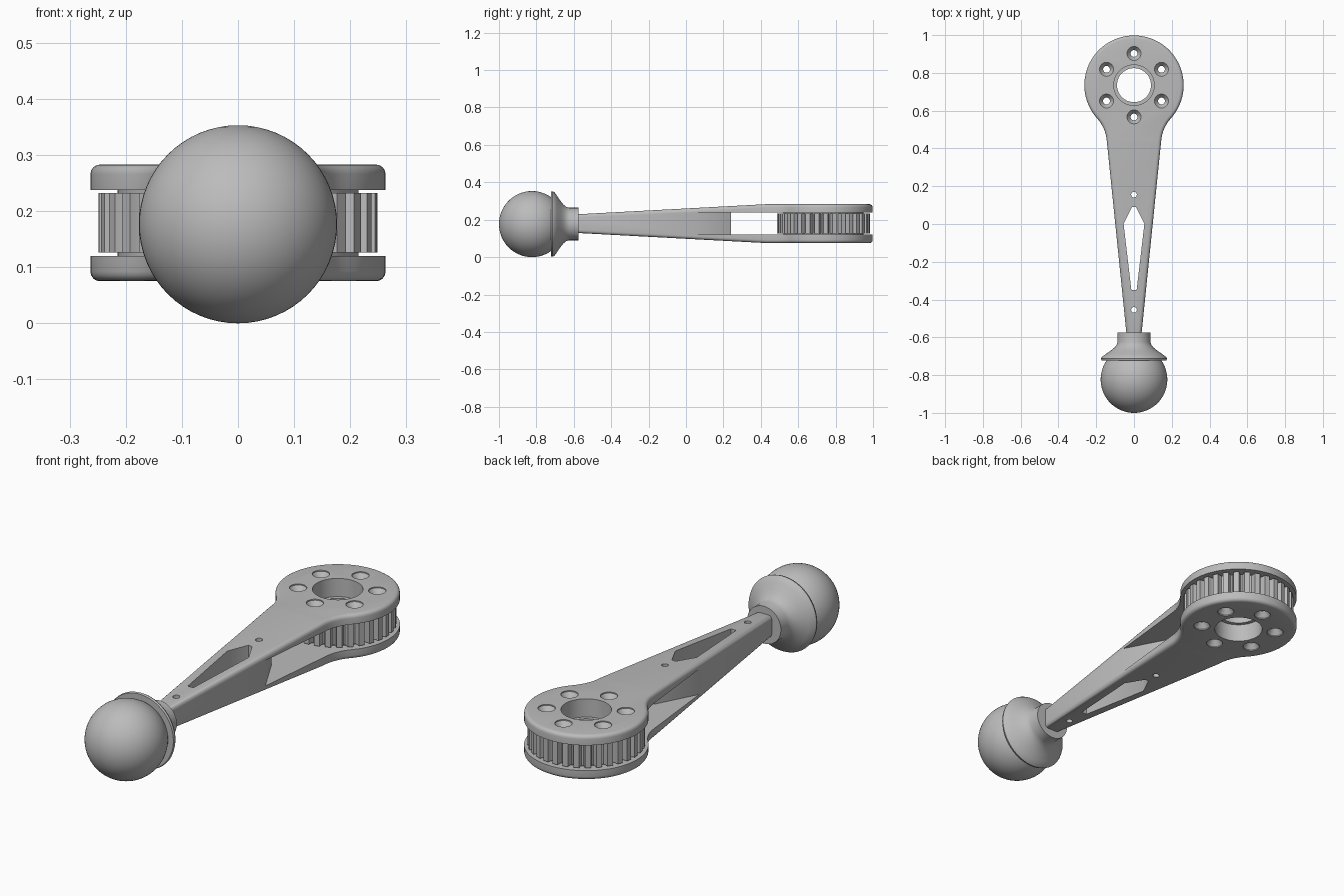
import bpy, bmesh, math
from mathutils import Vector, Matrix

if "Cube" in bpy.data.objects:
    bpy.data.objects.remove(bpy.data.objects["Cube"])

MID = 0.179                       # height of the arm's centre line
HEAD = Vector((0, 0.735))         # centre of the round head
HEAD_R = 0.263

grey = bpy.data.materials.new("plain_grey")
grey.diffuse_color = (0.5, 0.5, 0.5, 1)
grey.use_nodes = True
grey.node_tree.nodes["Principled BSDF"].inputs["Base Color"].default_value = grey.diffuse_color


def finish(bm, name):
    bmesh.ops.recalc_face_normals(bm, faces=bm.faces)
    mesh = bpy.data.meshes.new(name)
    bm.to_mesh(mesh)
    bm.free()
    mesh.materials.append(grey)
    ob = bpy.data.objects.new(name, mesh)
    bpy.context.collection.objects.link(ob)
    return ob


def loft(name, rings):
    """Closed solid through rings of equal point count."""
    bm = bmesh.new()
    loops = [[bm.verts.new(p) for p in ring] for ring in rings]
    n = len(loops[0])
    for a, b in zip(loops, loops[1:]):
        for i in range(n):
            j = (i + 1) % n
            bm.faces.new((a[i], a[j], b[j], b[i]))
    bm.faces.new(loops[0])
    bm.faces.new(loops[-1])
    return finish(bm, name)


def lathe(name, profile, centre, segs=48, along_y=False):
    """Revolve (radius, height) pairs about z, or about y."""
    rings = []
    for r, h in profile:
        ring = []
        for i in range(segs):
            a = math.tau * i / segs
            c, s = r * math.cos(a), r * math.sin(a)
            ring.append(Vector(centre) + Vector((c, h, s) if along_y else (c, s, h)))
        rings.append(ring)
    return loft(name, rings)


def prism(name, pts, z0, z1):
    return loft(name, [[(x, y, z) for x, y in pts] for z in (z0, z1)])


def activate(ob):
    bpy.ops.object.select_all(action='DESELECT')
    ob.select_set(True)
    bpy.context.view_layer.objects.active = ob


def cut(ob, cutters):
    activate(ob)
    for c in cutters:
        mod = ob.modifiers.new("cut", 'BOOLEAN')
        mod.operation, mod.solver, mod.object = 'DIFFERENCE', 'EXACT', c
        bpy.ops.object.modifier_apply(modifier=mod.name)


# --- arm outline: round head, concave fillet, straight tapering shank
tip, shoulder = Vector((0.038, -0.6)), Vector((0.145, 0.45))
d = (shoulder - tip).normalized()
n = Vector((d.y, -d.x))
R = 0.2
base = tip + n * R - HEAD
b = base.dot(d)
t = -b - math.sqrt(b * b - base.length_squared + (HEAD_R + R) ** 2)
fc = tip + n * R + d * t                         # fillet centre
a0 = math.atan2(-n.y, -n.x) % math.tau
a1 = math.atan2(HEAD.y - fc.y, HEAD.x - fc.x) % math.tau
right = [tip]
for i in range(9):
    a = a0 + (a1 - a0) * i / 8
    right.append(fc + R * Vector((math.cos(a), math.sin(a))))
h0 = a1 - math.pi
for i in range(1, 29):
    a = h0 + (math.pi / 2 - h0) * i / 28
    right.append(HEAD + HEAD_R * Vector((math.cos(a), math.sin(a))))
outline = [tuple(p) for p in right] + [(-p.x, p.y) for p in reversed(right[:-1])]


def half_height(y):
    return 0.104 - 0.054 * max(0, 0.43 - y) / 1.01


# --- arm body: tapered in height, rounded along its rims
bm = bmesh.new()
low = [bm.verts.new((x, y, -1)) for x, y in outline]
top = [bm.verts.new((x, y, 1)) for x, y in outline]
bm.faces.new(low)
bm.faces.new(top)
for i in range(len(low)):
    j = (i + 1) % len(low)
    bm.faces.new((low[i], low[j], top[j], top[i]))
bmesh.ops.bisect_plane(bm, geom=bm.verts[:] + bm.edges[:] + bm.faces[:],
                       plane_co=(0, 0.43, 0), plane_no=(0, 1, 0))
for v in bm.verts:
    v.co.z = MID + (1 if v.co.z > 0 else -1) * half_height(v.co.y)
bmesh.ops.recalc_face_normals(bm, faces=bm.faces)
rims = [e for e in bm.edges if len(e.link_faces) == 2
        and sum(abs(f.normal.z) > 0.7 for f in e.link_faces) == 1]
bmesh.ops.bevel(bm, geom=rims, offset=0.017, segments=4, profile=0.5,
                affect='EDGES', clamp_overlap=False)
arm = finish(bm, "arm")

# --- cutters
slot = prism("slot_cutter", [(0.005, 0.24), (0.5, -0.7), (0.5, 1.1),
                             (-0.5, 1.1), (-0.5, -0.7), (-0.005, 0.24)], 0.12, 0.238)
window = prism("window_cutter", [(0.01, 0.09), (0.055, 0), (0.014, -0.35),
                                 (-0.014, -0.35), (-0.055, 0), (-0.01, 0.09)], 0, 0.4)
pins = [lathe("pin_cutter", [(0.015, 0), (0.015, 0.4)], (0, y, 0), 20)
        for y in (0.155, -0.455)]
bore = lathe("bore_cutter", [(0.107, 0), (0.107, 0.16), (0.09, 0.16), (0.09, 0.198),
                             (0.107, 0.198), (0.107, 0.4)], (*HEAD, 0), 64)
bolts = []
for k in range(6):
    a = math.pi / 2 + k * math.pi / 3
    bolts.append(lathe("bolt_cutter", [(0.037, 0.04), (0.037, 0.08), (0.018, 0.105),
                                       (0.018, 0.253), (0.037, 0.278), (0.037, 0.32)],
                       (HEAD.x + 0.168 * math.cos(a), HEAD.y + 0.168 * math.sin(a), 0), 24))

# --- toothed pulley between the two head plates
TEETH = 32


def gear_ring(z, toothed):
    ring = []
    for k in range(TEETH):
        for f, r in ((0, .249), (.5, .249), (.56, .232), (.67, .222), (.83, .222), (.94, .232)):
            a = math.tau * (k + f) / TEETH
            r = r if toothed else 0.215
            ring.append((HEAD.x + r * math.cos(a), HEAD.y + r * math.sin(a), z))
    return ring


pulley = loft("toothed_pulley", [gear_ring(*p) for p in (
    (0.12, False), (0.126, False), (0.126, True),
    (0.232, True), (0.232, False), (0.238, False))])

cut(arm, [slot, window, bore] + pins + bolts)
cut(pulley, [bore] + bolts)
for c in [slot, window, bore] + pins + bolts:
    bpy.data.objects.remove(c)

# --- flared socket collar at the narrow end
collar = lathe("socket_collar", [
    (0.03, -0.575), (0.087, -0.575), (0.087, -0.625), (0.092, -0.64), (0.104, -0.655),
    (0.125, -0.672), (0.152, -0.69), (0.17, -0.704), (0.175, -0.713), (0.172, -0.722),
    (0.135, -0.722)], (0, 0, 0.177), 64, True)

# --- ball knob
bm = bmesh.new()
bmesh.ops.create_uvsphere(bm, u_segments=64, v_segments=32, radius=0.1765,
                          matrix=Matrix.Translation((0, -0.8235, 0.1765)))
ball = finish(bm, "ball_knob")

for ob in (arm, pulley, collar, ball):
    activate(ob)
    bpy.ops.object.shade_smooth_by_angle(angle=math.radians(35))
